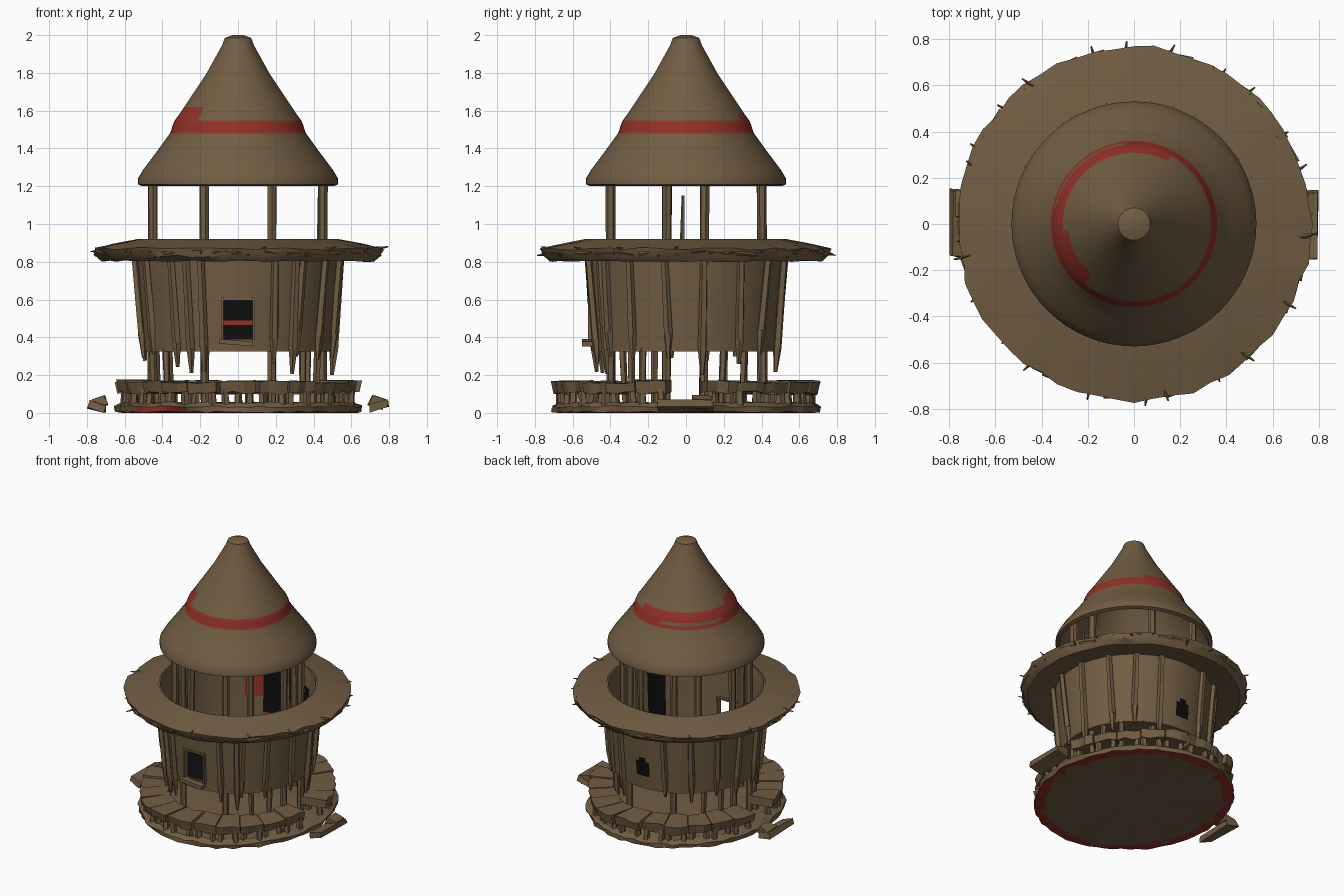
import bpy, bmesh, math, random
from mathutils import Vector, Matrix

random.seed(4)
if "Cube" in bpy.data.objects:
    bpy.data.objects.remove(bpy.data.objects["Cube"])


def material(name, rgb):
    m = bpy.data.materials.new(name)
    m.use_nodes = True
    m.diffuse_color = (*rgb, 1)
    m.node_tree.nodes["Principled BSDF"].inputs["Base Color"].default_value = (*rgb, 1)
    return m


MATS = [material("weathered brown", (.165, .108, .055)),
        material("faded red", (.28, .03, .02)),
        material("charcoal black", (.004, .004, .004))]
BROWN, RED, BLACK = range(3)


def jit(amount):
    return random.uniform(-amount, amount)


def polar(r, deg, z):
    a = math.radians(deg)
    return Vector((r * math.cos(a), r * math.sin(a), z))


def finish(name, bm, smooth=None, normals=True):
    if normals:
        bmesh.ops.recalc_face_normals(bm, faces=bm.faces)
    me = bpy.data.meshes.new(name)
    bm.to_mesh(me)
    bm.free()
    for m in MATS:
        me.materials.append(m)
    ob = bpy.data.objects.new(name, me)
    bpy.context.collection.objects.link(ob)
    if smooth:
        bpy.ops.object.select_all(action='DESELECT')
        ob.select_set(True)
        bpy.context.view_layer.objects.active = ob
        bpy.ops.object.shade_smooth_by_angle(angle=math.radians(smooth))
    return ob


def lathe(profile, segs, rule=None, wobble=None, closed=False):
    """Spin (r, z) points; rule(deg, z, strip) gives a colour or None for a hole."""
    bm = bmesh.new()
    rings = [[bm.verts.new(polar(r + (jit(wobble[i]) if wobble else 0), 360 * k / segs,
                                 z + (jit(wobble[i]) * .6 if wobble else 0)))
              for k in range(segs)] for i, (r, z) in enumerate(profile)]
    n = len(profile)
    for i in range(n if closed else n - 1):
        lo, hi = rings[i], rings[(i + 1) % n]
        zmid = (profile[i][1] + profile[(i + 1) % n][1]) / 2
        for k in range(segs):
            colour = rule(360 * (k + .5) / segs, zmid, i) if rule else BROWN
            if colour is None:
                continue
            j = (k + 1) % segs
            bm.faces.new((lo[k], lo[j], hi[j], hi[k])).material_index = colour
    bmesh.ops.remove_doubles(bm, verts=bm.verts, dist=.0005)
    return bm


def stick(bm, a, b, r0, r1, sides=5):
    a, b = Vector(a), Vector(b)
    d = b - a
    mat = Matrix.Translation((a + b) / 2) @ d.to_track_quat('Z', 'Y').to_matrix().to_4x4()
    bmesh.ops.create_cone(bm, cap_ends=True, segments=sides, radius1=r0, radius2=r1,
                          depth=d.length, matrix=mat)


def box(bm, centre, size, tilt=0):
    mat = Matrix.Translation(centre) @ Matrix.Rotation(tilt, 4, 'Y') @ Matrix.Diagonal((*size, 1))
    return bmesh.ops.create_cube(bm, size=1, matrix=mat)["verts"]


# Conical roof with a worn painted band, open below
def roof_rule(deg, z, strip):
    if strip > 12 or not 1.48 < z < 1.62:
        return BROWN
    if z < 1.545:
        worn = 95 < deg < 168 and 1.5 < z < 1.525
        return BROWN if worn else RED
    limit = 1.57 if 60 < deg < 232 else 1.54
    if 185 < deg < 228:
        limit = 1.62
    return RED if z < limit else BROWN


roof = [(.505, 1.2), (.53, 1.21), (.53, 1.24), (.5, 1.29), (.425, 1.39), (.36, 1.48),
        (.352, 1.502), (.345, 1.525), (.335, 1.548), (.308, 1.585), (.285, 1.62), (.165, 1.8),
        (.085, 1.945), (.07, 1.985), (.03, 2), (0, 2), (0, 1.93), (.15, 1.77), (.34, 1.48),
        (.47, 1.29), (.505, 1.2)]
finish("cone_roof", lathe(roof, 64, roof_rule), 40)

# Ragged eave ring around the top of the wall
eave = [(.535, .92), (.66, .895), (.765, .868), (.75, .83), (.72, .803), (.62, .815), (.535, .83)]
finish("eave_ring", lathe(eave, 56, None, [.001, .003, .012, .012, .006, .003, 0], True), 35)

bm = bmesh.new()
for k in range(24):
    deg = k * 15 + jit(6)
    z = .85 + jit(.02)
    stick(bm, polar(.72, deg, z), polar(.785 + jit(.015), deg + jit(2), z + jit(.02)), .012, .003, 4)
for k in range(36):
    deg = k * 10 + jit(3)
    stick(bm, polar(.755, deg, .85 + jit(.012)), polar(.75, deg + 9, .85 + jit(.015)), .012, .008, 4)
finish("eave_twigs", bm)


# Round wall: outer skin, top lip, inner skin, with a window hole at the front
def wall_rule(deg, z, strip):
    inside = strip > 8
    if abs(deg - 270) < 9 and .39 < z < .6 and strip != 8:
        return None
    if not inside:
        width = 3 if z > .53 else 6
        return BLACK if abs(deg - 90) < width and .42 < z < .56 else BROWN
    if 78 < deg < 105:
        if .465 < z < .49:
            return RED
        return BLACK if .38 < z < .87 else BROWN
    if 105 < deg < 120 and .6 < z < .87:
        return RED
    doors = 54 < deg < 64 or 320 < deg < 336
    return BLACK if doors and .38 < z < .79 else BROWN


heights = [.33, .39, .42, .465, .49, .53, .56, .6, .915]
outer = [(.50 + (z - .33) * .075, z) for z in heights]
inner = [(r - .02, z) for r, z in reversed(outer)]
inner[1:1] = [(.516, .87), (.51, .79)]
finish("round_wall", lathe(outer + inner, 120, wall_rule, None, True), 35)

# Window frame lining the hole, with a rough sill
bm = bmesh.new()
for s in (-1, 1):
    box(bm, (s * .083, -.5, .495), (.012, .04, .22))
box(bm, (0, -.502, .603), (.176, .045, .014))
box(bm, (-.01, -.52, .372), (.18, .06, .025), .08)
finish("window_frame", bm)

# Raised floor, dark on its upper side
floor = lathe([(0, .345), (.495, .345), (.5, .325), (0, .325)], 40,
              lambda deg, z, strip: BLACK if strip == 0 else BROWN)
finish("hut_floor", floor)

# Main posts from the base up into the cone roof
bm = bmesh.new()
for sx in (-1, 1):
    for sy in (-1, 1):
        for x, y in ((.45, .1), (.18, .4)):
            foot = (sx * x + jit(.01), sy * y + jit(.01), .05)
            stick(bm, foot, (sx * x, sy * y, 1.27), .023, .026, 6)
stick(bm, (.43, -.03, .34), (.43, -.015, 1.15), .024, .008, 5)
finish("main_posts", bm, 30)

# Rough stakes hung outside the wall, pointed at the bottom
bm = bmesh.new()
for deg in (-172, -152, -130, -120, -111, -69, -56, -51, -33, -12, 10, 32, 52, 70, 108, 128, 148, 168):
    low = .2 + random.random() * .12
    lean = jit(1.5)
    knee = polar(.515, deg + lean, low + .13)
    stick(bm, knee, polar(.553, deg, .83), .024, .02)
    stick(bm, polar(.505, deg + lean, low), knee, .01, .024)
finish("wall_stakes", bm)

# Longer stilts between wall and base
bm = bmesh.new()
for deg in (-160, -143, -45, -28, 25, 40, 140, 155):
    stick(bm, polar(.47, deg + jit(2), .05), polar(.485, deg, .45), .017, .022)
finish("lower_stilts", bm)

OVAL = Matrix.Diagonal((.92, 1.01, 1, 1))


# Base disc with a red worn rim below
def base_rule(deg, z, strip):
    if strip == 0:
        return BROWN
    if strip == 1:
        return BROWN if math.sin(deg * .13) + math.sin(deg * .31) > 1 else RED
    if strip == 2:
        return RED
    return RED if strip == 3 and 215 < deg < 245 else BROWN


base = [(0, 0), (.63, 0), (.665, 0), (.7, .004), (.705, .035), (.67, .055), (0, .05)]
bm = lathe(base, 72, base_rule, [0, .012, .006, .01, .012, .008, 0])
for v in bm.verts:
    v.co.z = max(0, v.co.z)
bm.transform(OVAL)
finish("base_disc", bm, 30)

# Ring of rough stone slabs on short legs, open at both sides
slabs, legs = bmesh.new(), bmesh.new()
spans = []
for middle in (90, 270):
    spans.append((middle - 8.5, middle + 8.5))
    for s in (-1, 1):
        for k in range(5):
            a = middle + s * (10.5 + k * 14.2)
            spans.append(tuple(sorted((a, a + s * 13.8))))
for a0, a1 in spans:
    top, rim = .165 + jit(.008), .705 + jit(.015)
    steps = [a0 + (a1 - a0) * t / 3 for t in range(4)]
    outline = [polar(rim + jit(.012), a, top + jit(.005)) for a in steps]
    outline += [polar(.5 + jit(.012), a, top + jit(.005)) for a in reversed(steps)]
    upper = [slabs.verts.new(p) for p in outline]
    lower = [slabs.verts.new((p.x * .98, p.y * .98, .105 + jit(.01))) for p in outline]
    slabs.faces.new(upper)
    slabs.faces.new(lower[::-1])
    for i in range(len(upper)):
        j = (i + 1) % len(upper)
        slabs.faces.new((upper[i], lower[i], lower[j], upper[j]))
    for r, t in ((.66, .15), (.66, .85), (.53, .5)):
        p = polar(r + jit(.01), a0 + (a1 - a0) * t, .03)
        stick(legs, p, p + Vector((jit(.01), jit(.01), .1)), .026, .02, 5)
for name, part in (("stone_slabs", slabs), ("slab_legs", legs)):
    part.transform(OVAL)
    finish(name, part)

# Tilted stepping stones at both sides
for name, s in (("left_step", 1), ("right_step", -1)):
    bm = bmesh.new()
    box(bm, (s * .745, 0, .035), (.1, .29, .04), s * -.25)
    box(bm, (s * .735, .09, .055), (.07, .1, .05), s * .35)
    for v in bm.verts:
        v.co += Vector((jit(.008), jit(.012), jit(.006)))
        v.co.z = max(0, v.co.z)
    finish(name, bm)
